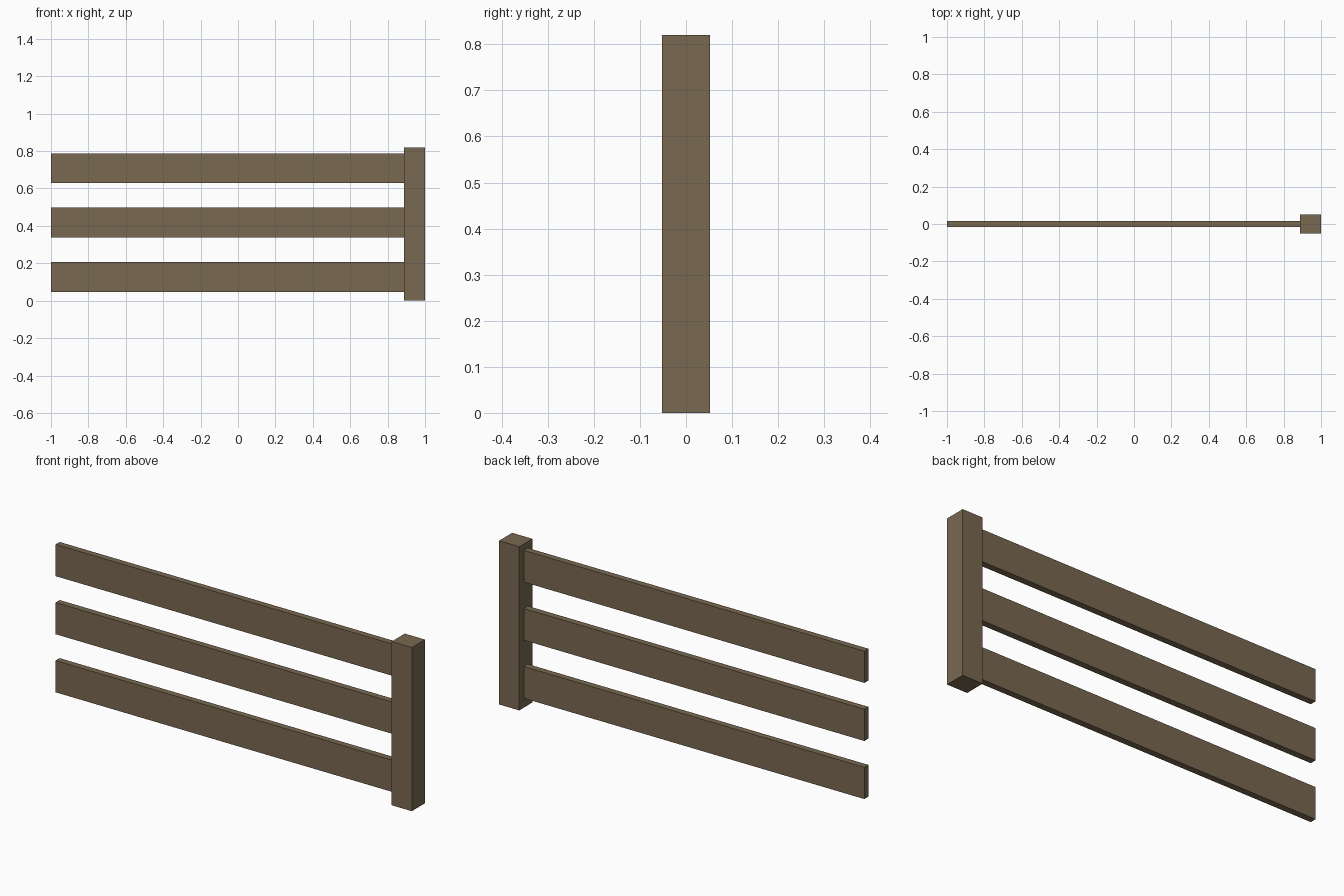
import bpy

if "Cube" in bpy.data.objects:
    bpy.data.objects.remove(bpy.data.objects["Cube"])

# Weathered wood, one colour for the whole fence
wood = bpy.data.materials.new("weathered_wood")
wood.diffuse_color = (0.190, 0.140, 0.083, 1.0)
wood.use_nodes = True
wood.node_tree.nodes["Principled BSDF"].inputs["Base Color"].default_value = wood.diffuse_color


def box(name, x, y, z):
    """Box from (min, max) ranges on each axis."""
    bpy.ops.mesh.primitive_cube_add(
        size=1, location=[(a + b) / 2 for a, b in (x, y, z)])
    ob = bpy.context.object
    ob.name = name
    ob.scale = [b - a for a, b in (x, y, z)]
    bpy.ops.object.transform_apply(location=False, rotation=False, scale=True)
    ob.data.materials.append(wood)
    return ob


# Post at the right end
box("fence_post", (0.888, 1.0), (-0.052, 0.052), (0.0, 0.82))

# Three horizontal rails butting against the post
for i in range(3):
    z = 0.047 + i * 0.291
    box(f"fence_rail_{i + 1}", (-1.0, 0.89), (-0.016, 0.016), (z, z + 0.159))
